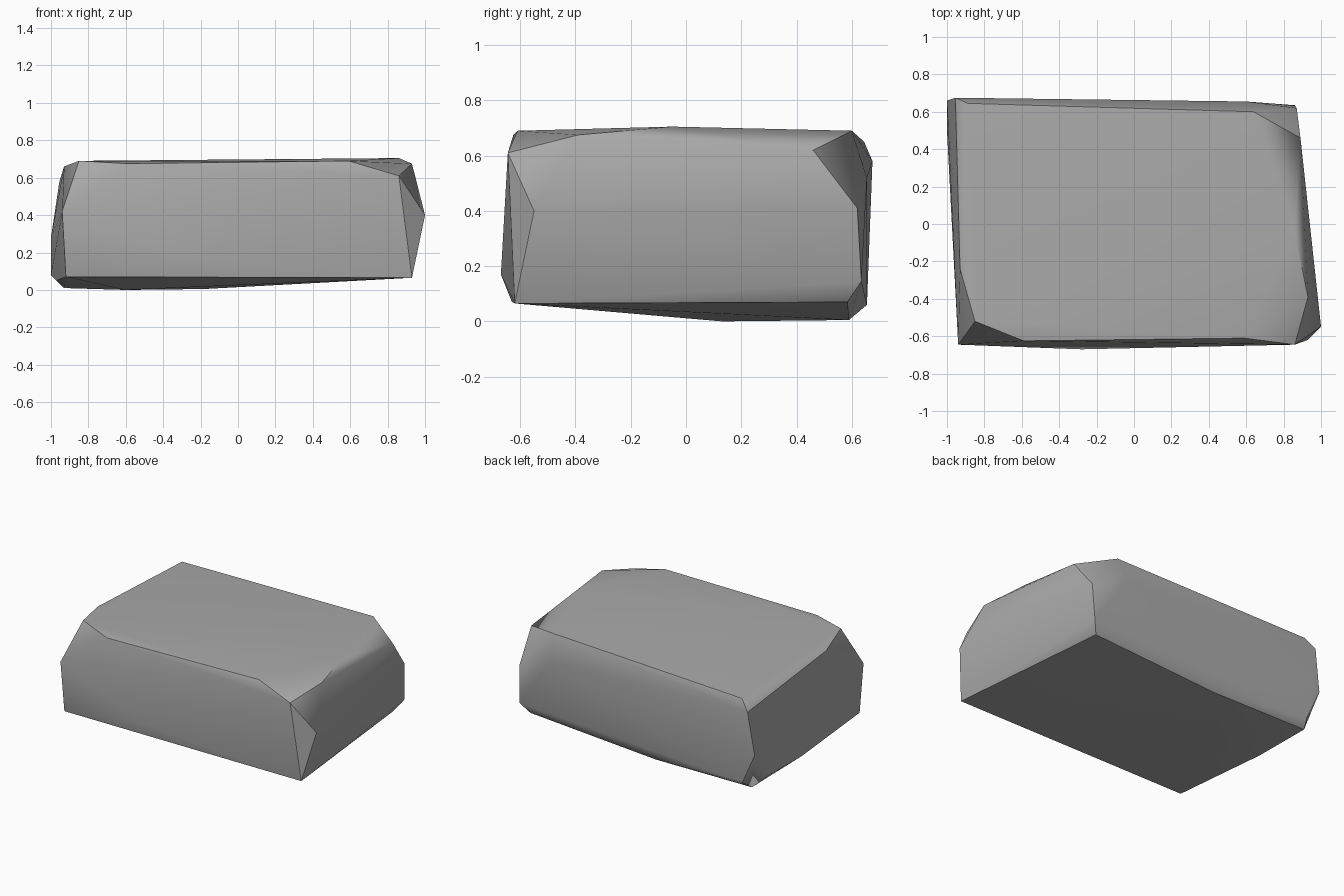
import bpy
import bmesh
import math

cube = bpy.data.objects.get("Cube")
if cube:
    bpy.data.objects.remove(cube, do_unlink=True)

# Stone colour
stone = bpy.data.materials.new("stone_grey")
stone.use_nodes = True
grey = (0.4, 0.4, 0.4, 1)
stone.diffuse_color = grey
bsdf = stone.node_tree.nodes["Principled BSDF"]
bsdf.inputs["Base Color"].default_value = grey
bsdf.inputs["Roughness"].default_value = 0.9

# Corners of the chipped block, grouped by where they sit
top_rim = [(-.89, .645, .65), (.64, .60, .69), (.89, .46, .62), (.86, -.05, .705),
           (.93, -.39, .675), (.86, -.645, .61), (.59, -.61, .69),
           (-.59, -.625, .675), (-.85, -.52, .69), (-.93, -.24, .66)]
sides = [(1, -.55, .4), (.87, .62, .41), (.86, .635, .145), (.6, .655, .52),
         (-.955, .675, .58), (-1, .66, .28), (-1, .5, .08),
         (-.94, -.645, .42), (-.28, -.67, .17)]
bottom_rim = [(.93, -.62, .065), (-.92, -.63, .07), (-.97, .1, .05), (-.9, .655, .06),
              (-.93, .59, .01), (-.18, .59, .005), (.81, .585, .07), (-.6, .13, 0)]

# Wrap the corners in a convex skin
bm = bmesh.new()
for corner in top_rim + sides + bottom_rim:
    bm.verts.new(corner)
hull = bmesh.ops.convex_hull(bm, input=bm.verts)
unused = [g for g in hull["geom_interior"] if isinstance(g, bmesh.types.BMVert)]
bmesh.ops.delete(bm, geom=unused, context="VERTS")
bmesh.ops.recalc_face_normals(bm, faces=bm.faces)

mesh = bpy.data.meshes.new("rock_block")
bm.to_mesh(mesh)
bm.free()
mesh.materials.append(stone)
rock = bpy.data.objects.new("rock_block", mesh)
bpy.context.collection.objects.link(rock)

# Soft facets with crisp main ridges
bpy.ops.object.select_all(action="DESELECT")
rock.select_set(True)
bpy.context.view_layer.objects.active = rock
bpy.ops.object.shade_smooth_by_angle(angle=math.radians(35))
weighted = rock.modifiers.new("weighted_normals", "WEIGHTED_NORMAL")
weighted.keep_sharp = True
